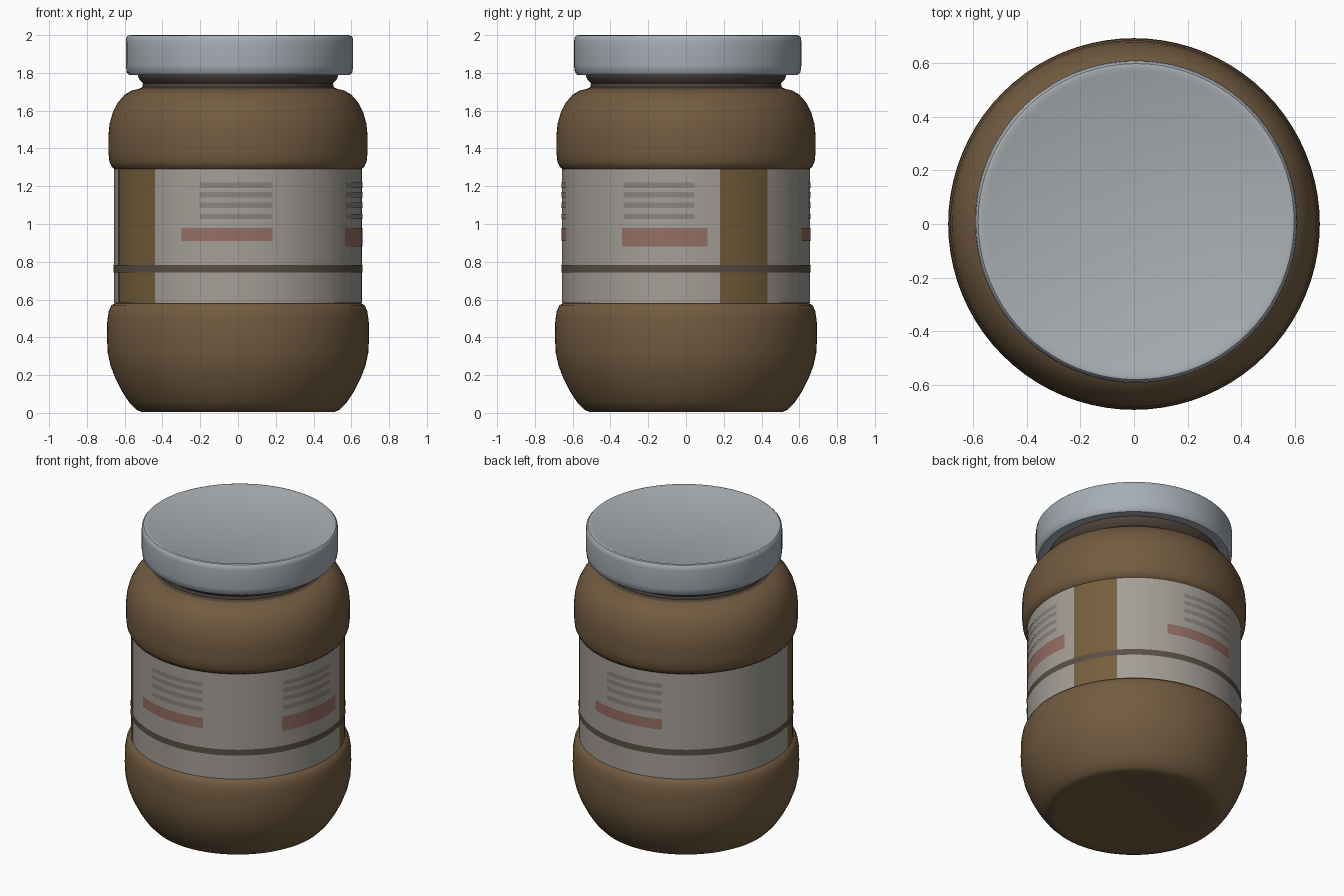
import bpy, bmesh
from math import cos, sin, radians, ceil

if "Cube" in bpy.data.objects:
    bpy.data.objects.remove(bpy.data.objects["Cube"])


def material(name, rgb):
    m = bpy.data.materials.new(name)
    m.diffuse_color = (*rgb, 1)
    m.use_nodes = True
    m.node_tree.nodes["Principled BSDF"].inputs["Base Color"].default_value = m.diffuse_color
    return m


BROWN = material("brown_filling", (0.17, 0.105, 0.052))
DARK = material("dark_neck", (0.075, 0.055, 0.042))
WHITE = material("label_paper", (0.37, 0.345, 0.31))
TAN = material("tan_gap", (0.18, 0.115, 0.045))
STRIPE = material("stripe_brown", (0.10, 0.08, 0.06))
GREY = material("faded_grey", (0.25, 0.23, 0.215))
RED = material("faded_red", (0.30, 0.155, 0.125))
LID = material("lid_grey", (0.38, 0.42, 0.46))
LIDTOP = material("lid_top_grey", (0.40, 0.425, 0.44))


def revolve(name, profile, mat, a0=0, a1=360, centre=(0, 0), angle=40):
    """Turn an (r, z) profile around z from a0 to a1 degrees."""
    full = a1 - a0 >= 360
    n = 80 if full else max(2, ceil((a1 - a0) / 4.5))
    bm = bmesh.new()
    columns = []
    poles = {}
    for i in range(n if full else n + 1):
        a = radians(a0 + (a1 - a0) * i / n)
        col = []
        for j, (r, z) in enumerate(profile):
            if r == 0:
                if j not in poles:
                    poles[j] = bm.verts.new((*centre, z))
                col.append(poles[j])
            else:
                col.append(bm.verts.new((centre[0] + r * cos(a), centre[1] + r * sin(a), z)))
        columns.append(col)
    for i in range(n):
        p, q = columns[i], columns[(i + 1) % len(columns)]
        for j in range(len(profile) - 1):
            ring = []
            for v in (p[j], q[j], q[j + 1], p[j + 1]):
                if v not in ring:
                    ring.append(v)
            bm.faces.new(ring)
    mesh = bpy.data.meshes.new(name)
    bm.to_mesh(mesh)
    bm.free()
    ob = bpy.data.objects.new(name, mesh)
    bpy.context.collection.objects.link(ob)
    mesh.materials.append(mat)
    bpy.ops.object.select_all(action="DESELECT")
    ob.select_set(True)
    bpy.context.view_layer.objects.active = ob
    bpy.ops.object.shade_smooth_by_angle(angle=radians(angle))
    return ob


# Jar body: rounded base, recessed label waist, rounded shoulder
revolve("jar_body", [
    (0, 0.012), (0.46, 0.01), (0.51, 0.004), (0.54, 0.018), (0.575, 0.055),
    (0.612, 0.11), (0.648, 0.18), (0.675, 0.25), (0.69, 0.32), (0.694, 0.40),
    (0.692, 0.49), (0.684, 0.54), (0.67, 0.57), (0.652, 0.58),
    (0.652, 1.29), (0.668, 1.302), (0.681, 1.33), (0.686, 1.38), (0.686, 1.47),
    (0.68, 1.53), (0.663, 1.59), (0.638, 1.64), (0.60, 1.685), (0.56, 1.708),
    (0.51, 1.718)], BROWN)

# Neck with a small flange under the lid
revolve("jar_neck", [
    (0.53, 1.712), (0.507, 1.725), (0.503, 1.745), (0.522, 1.765),
    (0.53, 1.785), (0.53, 1.80)], DARK)

# Lid skirt and top disc, sitting slightly off centre
C = (0.008, 0.009)
revolve("lid_skirt", [
    (0, 1.805), (0.50, 1.80), (0.55, 1.79), (0.585, 1.79), (0.597, 1.803), (0.602, 1.84),
    (0.602, 1.965), (0.599, 1.987), (0.59, 1.997)], LID, centre=C)
revolve("lid_top", [(0.59, 1.997), (0.578, 2.0), (0.56, 1.992), (0, 1.99)], LIDTOP, centre=C)

# Two label sheets with tan gaps between them
LO, HI = 0.582, 1.29
SHEETS = [(41, 196), (228, 376)]
GAPS = [(16, 41), (196, 228)]
for k, (a, b) in enumerate(SHEETS):
    revolve(f"label_sheet_{k + 1}", [(0.657, LO), (0.657, HI)], WHITE, a, b)
for k, (a, b) in enumerate(GAPS):
    revolve(f"label_gap_{k + 1}", [(0.656, LO), (0.656, HI)], TAN, a, b)

# Dark stripe around the label
revolve("label_stripe", [(0.660, 0.742), (0.660, 0.782)], STRIPE)

# Plain faded printed patches: (start angle, end angle, z low, z high, material)
PATCHES = [
    (243, 286, 0.91, 0.98, RED), (329, 370, 0.88, 0.98, RED), (68, 112, 0.91, 0.98, RED),
]
for start in (252, 330, 78):
    for z in (1.04, 1.10, 1.155, 1.205):
        PATCHES.append((start, start + 34, z - 0.014, z + 0.014, GREY))
for k, (a, b, z0, z1, mat) in enumerate(PATCHES):
    revolve(f"printed_patch_{k + 1}", [(0.660, z0), (0.660, z1)], mat, a, b)
